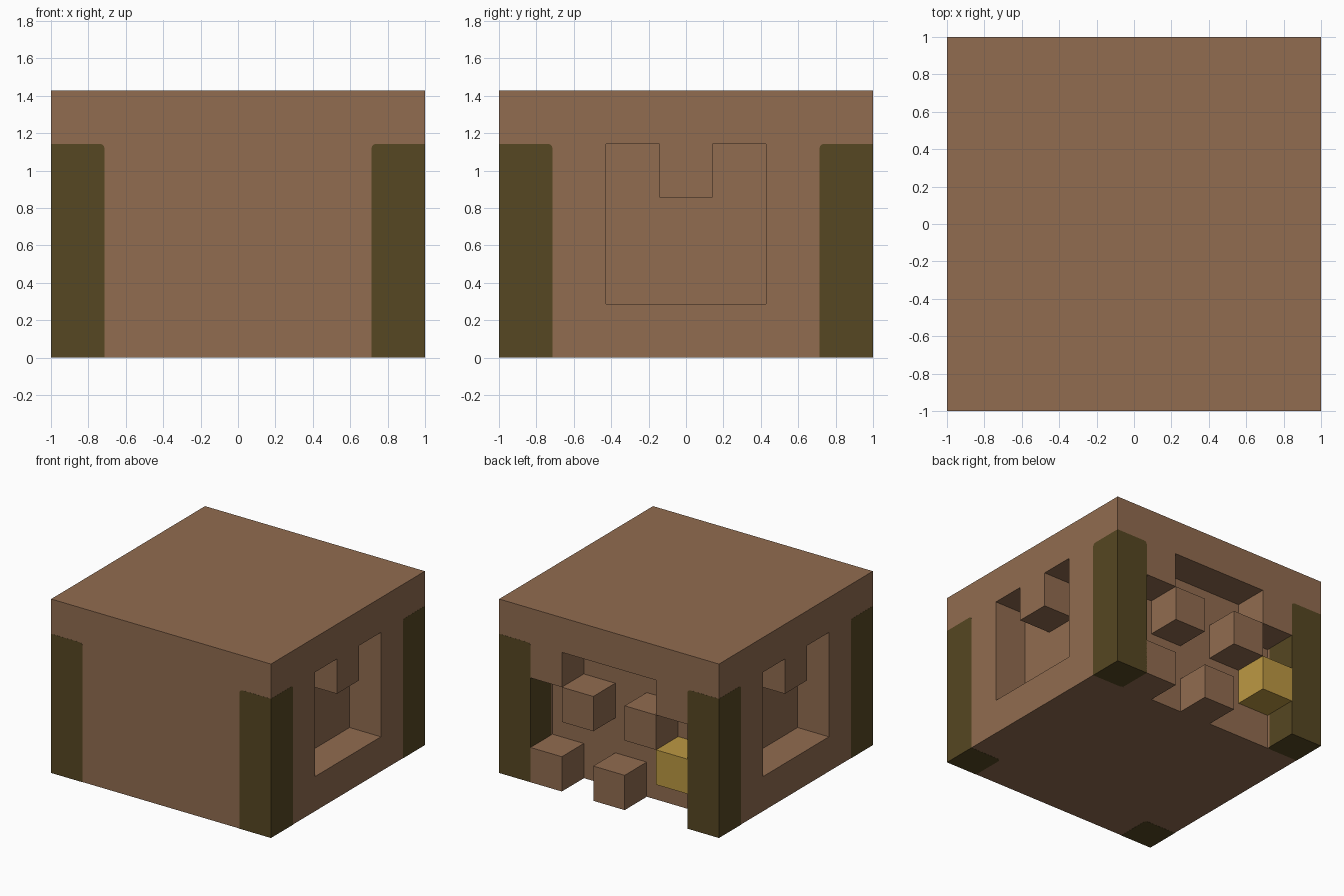
import bpy, bmesh
from mathutils import Vector

if "Cube" in bpy.data.objects:
    bpy.data.objects.remove(bpy.data.objects["Cube"], do_unlink=True)

U = 2 / 7            # one block
NX, NY, NZ = 7, 7, 5
GAP = 0.001          # lets the posts sit just proud of the walls


def material(name, color):
    mat = bpy.data.materials.new(name)
    mat.use_nodes = True
    mat.diffuse_color = (*color, 1)
    mat.node_tree.nodes["Principled BSDF"].inputs["Base Color"].default_value = (*color, 1)
    return mat


BROWN = material("clay_brown", (0.283, 0.150, 0.080))
OLIVE = material("dark_olive", (0.093, 0.063, 0.016))
GOLD = material("gold", (0.503, 0.314, 0.055))


def finish(name, bm, mat):
    bmesh.ops.recalc_face_normals(bm, faces=bm.faces)
    mesh = bpy.data.meshes.new(name)
    bm.to_mesh(mesh)
    bm.free()
    mesh.materials.append(mat)
    obj = bpy.data.objects.new(name, mesh)
    bpy.context.collection.objects.link(obj)
    return obj


def box(low, high):
    bm = bmesh.new()
    bmesh.ops.create_cube(bm, size=1)
    low, high = Vector(low), Vector(high)
    for v in bm.verts:
        v.co = (low + high) / 2 + v.co * (high - low)
    return bm


def corner(i, j, k):
    """Grid corner: i runs from +x, j runs inward from the back, k runs up."""
    return Vector((1 - i * U, 1 - j * U, k * U))


# Which blocks of the main body are solid
def solid(i, j, k):
    if not (0 <= i < NX and 0 <= j < NY and 0 <= k < NZ):
        return False
    if j == 0 and 1 <= i <= 5 and k <= 2:          # wide back recess
        return False
    if j == 0 and 2 <= i <= 4 and k == 3:          # raised middle of the recess
        return False
    if i in (0, 6) and 2 <= j <= 4 and 1 <= k <= 3:  # side recess, hanging tooth
        return (j, k) == (3, 3)
    return True


# Main body: skin of the solid blocks, with flat areas merged
bm = bmesh.new()
for i in range(NX):
    for j in range(NY):
        for k in range(NZ):
            if not solid(i, j, k):
                continue
            for axis in range(3):
                for side in (0, 1):
                    near = [i, j, k]
                    near[axis] += 2 * side - 1
                    if solid(*near):
                        continue
                    quad = []
                    for a, b in ((0, 0), (1, 0), (1, 1), (0, 1)):
                        p = [i, j, k]
                        p[axis] += side
                        p[(axis + 1) % 3] += a
                        p[(axis + 2) % 3] += b
                        quad.append(bm.verts.new(corner(*p)))
                    bm.faces.new(quad)
bmesh.ops.remove_doubles(bm, verts=bm.verts, dist=GAP / 10)
bmesh.ops.recalc_face_normals(bm, faces=bm.faces)
bmesh.ops.dissolve_limit(bm, angle_limit=0.01, verts=bm.verts, edges=bm.edges)
for v in bm.verts:
    v.co.x = max(-1 + GAP, min(1 - GAP, v.co.x))
    v.co.y = max(-1 + GAP, min(1 - GAP, v.co.y))
    v.co.z = max(GAP, v.co.z)
finish("main_body", bm, BROWN)

# Corner posts, rounded on the edges that meet at the inner top corner
inner = 1 - U - GAP
for sx, side in ((1, "left"), (-1, "right")):
    for sy, end in ((1, "back"), (-1, "front")):
        xs, ys = sorted((sx, sx * inner)), sorted((sy, sy * inner))
        bm = box((xs[0], ys[0], 0), (xs[1], ys[1], 4 * U))
        tip = min(bm.verts, key=lambda v: abs(v.co.x) + abs(v.co.y) - v.co.z)
        bmesh.ops.bevel(bm, geom=list(tip.link_edges), offset=0.025,
                        segments=3, profile=0.5, affect='EDGES')
        finish(f"{end}_{side}_post", bm, OLIVE)

# Loose blocks in the back recess
blocks = {
    "upper_block_left": (2, 2, BROWN),
    "upper_block_right": (4, 2, BROWN),
    "lower_block_left": (1, 0, BROWN),
    "lower_block_middle": (3, 0, BROWN),
    "gold_block": (5, 1, GOLD),
}
for name, (i, k, mat) in blocks.items():
    finish(name, box(corner(i + 1, 1, k), corner(i, 0, k + 1)), mat)
